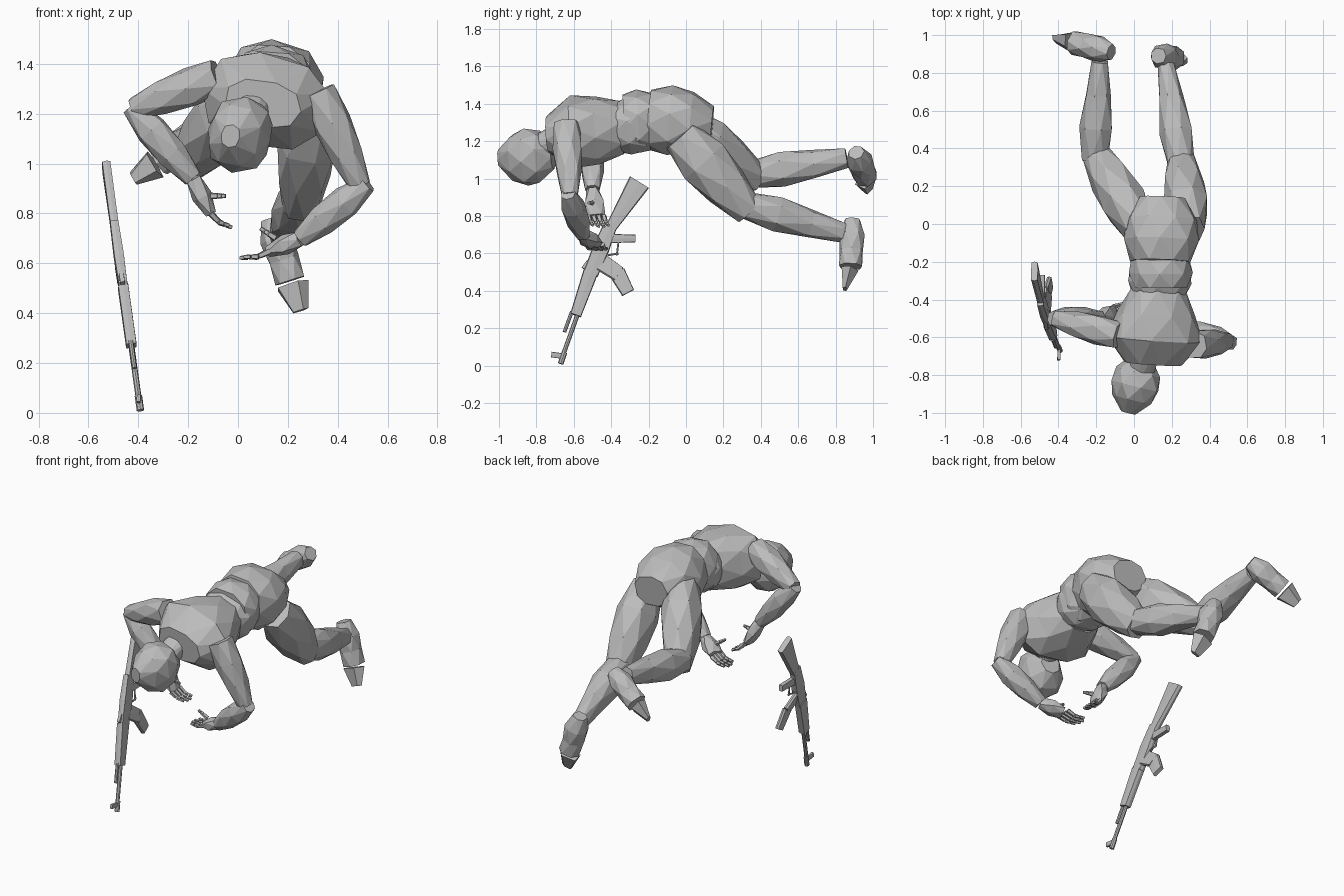
import bpy, bmesh, math
from mathutils import Vector

if "Cube" in bpy.data.objects:
    bpy.data.objects.remove(bpy.data.objects["Cube"])

grey = bpy.data.materials.new("plain_grey")
grey.use_nodes = True
grey.diffuse_color = (.5, .5, .5, 1)
grey.node_tree.nodes["Principled BSDF"].inputs["Base Color"].default_value = grey.diffuse_color

# Directions that count as the width of a part
sideways = Vector((1, 0, 0))
lengthways = Vector((0, 1, 0))
rolled = Vector((1, 0, -.2))
sole = Vector((.3, .3, .9))

# Shared thickness rules along a limb
muscle = (.7, 1, .9, .6)
taper = (.8, 1, .75, .5)
straight = (1, .8)


def ring_of(bm, centre, across, depth, sides, turn, squareness):
    """One cross-section; higher squareness pushes the outline towards a box."""
    ring = []
    for k in range(sides):
        angle = math.tau * (k + turn) / sides
        c, s = math.cos(angle), math.sin(angle)
        c = math.copysign(abs(c) ** (1 - squareness), c)
        s = math.copysign(abs(s) ** (1 - squareness), s)
        ring.append(bm.verts.new(centre + across * c + depth * s))
    return ring


def limb(name, start, end, width, shape=muscle, width_axis=lengthways,
         flat=(1, 1), sides=7, faceted=True, squareness=.15):
    """Closed faceted part from start to end; flat is depth over width at each end."""
    start, end = Vector(start), Vector(end)
    along = (end - start).normalized()
    across = (width_axis - along * along.dot(width_axis)).normalized()
    depth = along.cross(across)
    bm = bmesh.new()
    rings = []
    for i, factor in enumerate(shape):
        t = i / (len(shape) - 1)
        radius = width * factor
        ratio = flat[0] + (flat[1] - flat[0]) * t
        turn = .5 * (i % 2) if faceted else 0
        rings.append(ring_of(bm, start.lerp(end, t), across * radius,
                             depth * radius * ratio, sides, turn, squareness))
    # Alternating rings give triangular facets
    for i, (low, high) in enumerate(zip(rings, rings[1:])):
        for k in range(sides):
            n = (k + 1) % sides
            if not faceted:
                bm.faces.new((low[k], low[n], high[n], high[k]))
            elif i % 2 == 0:
                bm.faces.new((low[k], low[n], high[k]))
                bm.faces.new((low[n], high[n], high[k]))
            else:
                bm.faces.new((low[k], low[n], high[n]))
                bm.faces.new((low[k], high[n], high[k]))
    bm.faces.new(rings[0])
    bm.faces.new(rings[-1])
    bmesh.ops.recalc_face_normals(bm, faces=bm.faces)
    mesh = bpy.data.meshes.new(name)
    bm.to_mesh(mesh)
    bm.free()
    mesh.materials.append(grey)
    bpy.context.collection.objects.link(bpy.data.objects.new(name, mesh))


def torso_part(name, start, end, width, shape, flat):
    limb(name, start, end, width, shape, rolled, flat, sides=9)


# Torso, neck and head, rolled a little to the left
torso_part("chest", (.1, -.74, 1.24), (.13, -.34, 1.27), .26, (.6, 1, .8, .55), (.6, 1))
torso_part("abdomen", (.13, -.39, 1.27), (.14, -.22, 1.29), .17, (.8, 1, .9), (.9, .9))
torso_part("waist", (.14, -.33, 1.3), (.14, -.18, 1.31), .17, (.9, 1, .9), (1, 1))
torso_part("pelvis", (.14, -.2, 1.32), (.15, .14, 1.29), .2, (.8, 1, .95, .6), (1, .8))
torso_part("neck", (.07, -.64, 1.24), (.03, -.82, 1.15), .08, straight, (1, 1))
limb("head", (.04, -.71, 1.12), (-.03, -1, 1.11), .13, (.45, .9, 1, .8, .3), rolled, (1.2, 1.2), sides=8)

# Joints of the pose
joints = {
    "left": {
        "hip": (.29, -.03, 1.23), "knee": (.25, .34, .82), "shin": (.25, .31, .86),
        "ankle": (.17, .84, .71), "heel": (.13, .89, .78), "ball": (.21, .88, .53),
        "toe": (.25, .85, .41), "shoulder": (.32, -.64, 1.29), "elbow": (.49, -.62, .91),
        "forearm": (.52, -.63, .92), "wrist": (.25, -.55, .7), "knuckles": (.13, -.49, .65),
        "fingertip": (0, -.46, .62), "thumb": (.09, -.53, .74), "foot_axis": sideways},
    "right": {
        "hip": (.03, -.03, 1.3), "knee": (-.21, .38, .99), "shin": (-.21, .34, 1.02),
        "ankle": (-.18, .86, 1.11), "heel": (-.12, .91, 1.14), "ball": (-.32, .96, 1.01),
        "toe": (-.42, .98, .94), "shoulder": (-.08, -.59, 1.35), "elbow": (-.42, -.5, 1.22),
        "forearm": (-.43, -.5, 1.23), "wrist": (-.18, -.5, .94), "knuckles": (-.11, -.48, .8),
        "fingertip": (-.02, -.45, .74), "thumb": (-.05, -.52, .87), "foot_axis": sole},
}


def digit(name, start, bend, end):
    """Finger in three separate shrinking segments."""
    pieces = ((start, start.lerp(bend, .9)), (bend, bend.lerp(end, .45)), (bend.lerp(end, .55), end))
    for part, (a, b) in enumerate(pieces):
        limb(f"{name}_segment_{part + 1}", a, b, .014 - .002 * part, straight, sides=5, faceted=False)


def hand(label, wrist, knuckles, fingertip, thumb):
    """Palm, four curling fingers and a thumb."""
    limb(label + "_palm", wrist, knuckles, .055, (.6, 1, .9), flat=(1, .5), sides=6)
    for i in range(4):
        offset = i - 1.5
        shift = lengthways * offset * .028
        end = knuckles.lerp(fingertip, 1 - .12 * abs(offset)) + shift
        bend = knuckles.lerp(end, .45) + shift / 2
        bend.z -= .012
        digit(f"{label}_finger_{i + 1}", knuckles + shift, bend, end)
    middle = (wrist + knuckles) / 2
    digit(label + "_thumb", middle.lerp(thumb, .4), middle.lerp(thumb, .7), thumb)


# Legs, feet, arms and hands
for label, j in joints.items():
    limb(label + "_thigh", j["hip"], j["knee"], .12, muscle, sideways, (1.2, 1.1))
    limb(label + "_calf", j["shin"], j["ankle"], .09, taper, sideways, (1, 1.2))
    limb(label + "_foot", j["heel"], j["ball"], .07, (.6, 1, .9, .9), j["foot_axis"])
    instep = Vector(j["ball"]).lerp(Vector(j["toe"]), .15)
    limb(label + "_toes", instep, j["toe"], .07, (1, .5), j["foot_axis"], (.7, .4), sides=5, faceted=False)
    limb(label + "_upper_arm", j["shoulder"], j["elbow"], .08, (.9, 1, .85, .55))
    limb(label + "_forearm", j["forearm"], j["wrist"], .065, (.6, 1, .95, .6))
    hand(label, *(Vector(j[key]) for key in ("wrist", "knuckles", "fingertip", "thumb")))


def rifle_part(name, start, end, width, shape=(1, 1), thickness=.018, squareness=.7):
    """Chamfered bar between two (y, z) points on the leaning rifle."""
    ends = [Vector((-.39 - .14 * z, y, z)) for y, z in (start, end)]
    facing = lengthways + Vector((0, 0, -.4))
    limb(name, *ends, width, shape, facing, (thickness / width / shape[0], thickness / width / shape[-1]),
         sides=8, faceted=False, squareness=squareness)


def rifle_tube(name, start, end, radius):
    rifle_part(name, start, end, radius, thickness=radius, squareness=0)


# Rifle standing on its muzzle
rifle_part("rifle_stock", (-.4, .74), (-.25, .98), .06, (.5, 1))
rifle_part("rifle_receiver", (-.51, .49), (-.4, .76), .045, (.9, 1, .8))
rifle_part("rifle_handguard", (-.59, .27), (-.51, .5), .04, (.75, 1), .022)
rifle_part("rifle_grip", (-.41, .68), (-.27, .68), .025, (1, .8), .014)
rifle_part("rifle_magazine_top", (-.45, .55), (-.36, .49), .05, (1, .9), .013)
rifle_part("rifle_magazine_end", (-.37, .5), (-.31, .39), .045, (1, .8), .013)
rifle_part("rifle_rear_sight", (-.55, .52), (-.52, .56), .01, thickness=.01)
rifle_part("rifle_front_sight", (-.65, .05), (-.72, .06), .015, thickness=.008)
rifle_tube("rifle_trigger_guard", (-.36, .67), (-.37, .59), .005)
rifle_tube("rifle_trigger_bar", (-.36, .6), (-.42, .59), .005)
rifle_tube("rifle_barrel", (-.57, .3), (-.66, .05), .012)
rifle_tube("rifle_muzzle", (-.65, .07), (-.67, .01), .015)
rifle_tube("rifle_gas_tube", (-.61, .29), (-.65, .18), .01)
